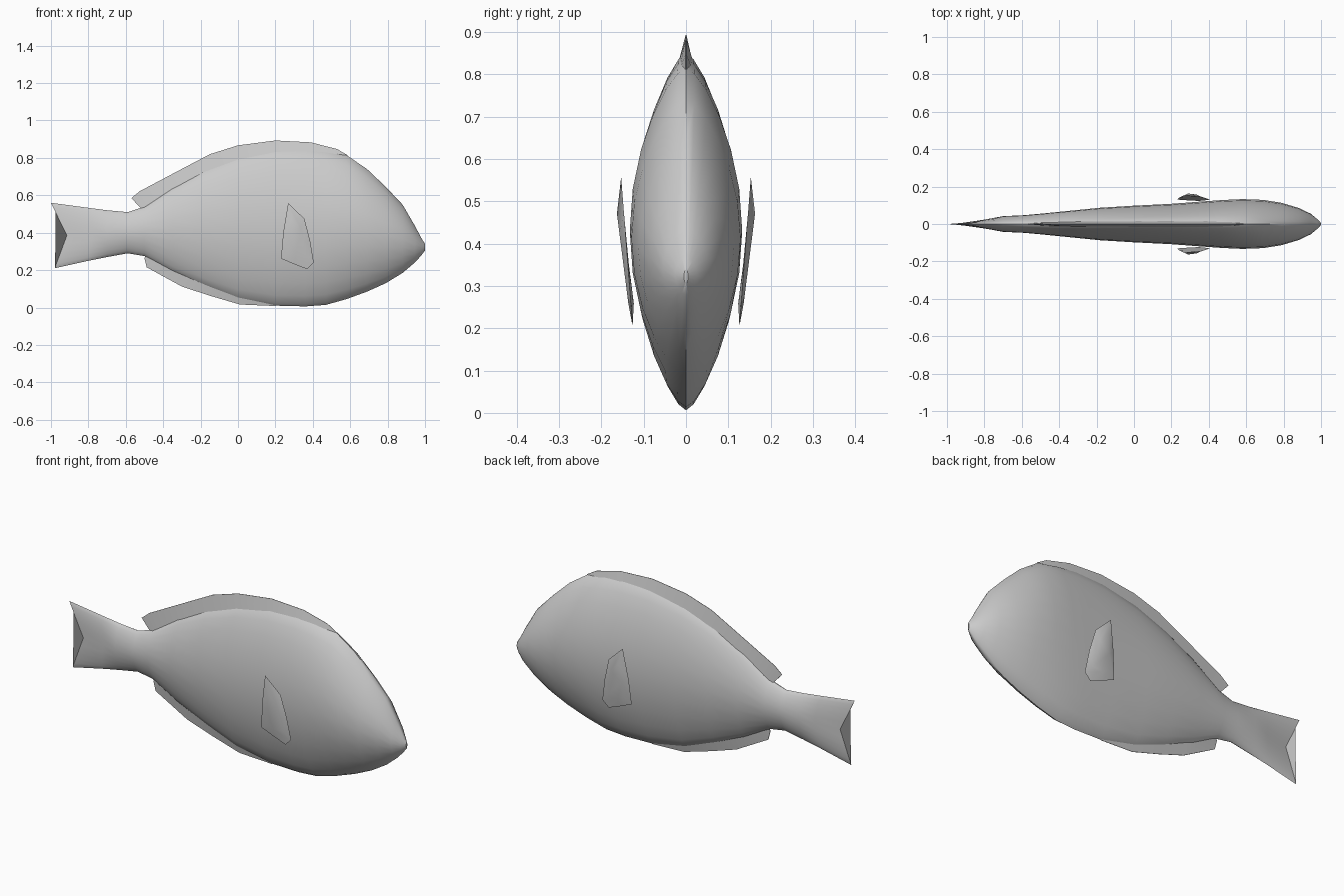
import bpy, bmesh
from math import sin, cos, pi


def finish(bm, name, angle=40):
    bmesh.ops.remove_doubles(bm, verts=bm.verts, dist=0.0002)
    bmesh.ops.recalc_face_normals(bm, faces=bm.faces)
    me = bpy.data.meshes.new(name)
    bm.to_mesh(me)
    bm.free()
    ob = bpy.data.objects.new(name, me)
    bpy.context.collection.objects.link(ob)
    bpy.ops.object.select_all(action='DESELECT')
    bpy.context.view_layer.objects.active = ob
    ob.select_set(True)
    bpy.ops.object.shade_smooth_by_angle(angle=angle * pi / 180)
    return ob


def loft(rings, name, angle=40):
    """Skin closed rings of equal length and cap both ends."""
    bm = bmesh.new()
    rows = [[bm.verts.new(p) for p in r] for r in rings]
    n = len(rows[0])
    for a, b in zip(rows, rows[1:]):
        for i in range(n):
            j = (i + 1) % n
            bm.faces.new((a[i], a[j], b[j], b[i]))
    bm.faces.new(rows[0])
    bm.faces.new(rows[-1])
    return finish(bm, name, angle)


# Body and tail: x, bottom z, top z, half width, notch depth of tail edge
stations = [
    (-0.99, 0.21, 0.56, 0.002, 0.075), (-0.80, 0.25, 0.533, 0.027, 0.02),
    (-0.70, 0.27, 0.52, 0.042, 0), (-0.59, 0.29, 0.51, 0.047, 0),
    (-0.50, 0.275, 0.54, 0.055, 0), (-0.35, 0.19, 0.645, 0.070, 0),
    (-0.18, 0.115, 0.735, 0.087, 0), (0.00, 0.045, 0.805, 0.098, 0),
    (0.20, 0.010, 0.845, 0.108, 0), (0.36, 0.006, 0.850, 0.120, 0),
    (0.47, 0.014, 0.838, 0.128, 0), (0.58, 0.045, 0.815, 0.133, 0),
    (0.69, 0.085, 0.740, 0.129, 0), (0.79, 0.13, 0.645, 0.113, 0),
    (0.88, 0.185, 0.55, 0.086, 0), (0.945, 0.24, 0.438, 0.055, 0),
    (0.98, 0.278, 0.372, 0.026, 0), (1.0, 0.305, 0.340, 0.005, 0)]
N = 12
rings = []
for x, zb, zt, w, notch in stations:
    half = []
    for k in range(N + 1):
        t = (1 - cos(pi * k / N)) / 2
        y = w * max(sin(pi * t), 0) ** 0.65
        skew = 0.01 * (1 - 2 * t) if x < -0.9 else 0
        half.append((x + notch * (1 - abs(2 * t - 1)) + skew, y,
                     zb + (zt - zb) * t))
    rings.append(half + [(p[0], -p[1], p[2]) for p in half[-2:0:-1]])
loft(rings, "body")


def ridge_fin(name, pairs):
    """Thin wedge fin: each pair is (base x, base z, edge x, edge z, half thickness)."""
    loft([[(bx, h, bz), (ex, 0.001, ez), (ex, -0.001, ez), (bx, -h, bz)]
          for bx, bz, ex, ez, h in pairs], name, 30)


# Fins along the back and belly
ridge_fin("dorsal_fin", [
    (-0.51, 0.52, -0.57, 0.585, 0.006), (-0.46, 0.55, -0.525, 0.622, 0.010),
    (-0.30, 0.65, -0.34, 0.72, 0.014), (-0.12, 0.73, -0.15, 0.82, 0.016),
    (0.02, 0.78, 0.0, 0.867, 0.018), (0.20, 0.81, 0.20, 0.893, 0.020),
    (0.38, 0.82, 0.39, 0.883, 0.020), (0.50, 0.81, 0.53, 0.847, 0.016),
    (0.57, 0.79, 0.585, 0.815, 0.010)])
ridge_fin("anal_fin", [
    (-0.49, 0.30, -0.50, 0.262, 0.005), (-0.46, 0.28, -0.488, 0.215, 0.010),
    (-0.30, 0.20, -0.30, 0.112, 0.014), (-0.14, 0.13, -0.15, 0.063, 0.014),
    (0.0, 0.07, 0.01, 0.016, 0.014), (0.20, 0.04, 0.20, 0.008, 0.010)])

# Side fins: thin bulged blades
outline = [(0.268, 0.558), (0.355, 0.475), (0.385, 0.36), (0.405, 0.24),
           (0.37, 0.205), (0.30, 0.232), (0.23, 0.262), (0.242, 0.40)]
for side, name in ((-1, "right_pectoral_fin"), (1, "left_pectoral_fin")):
    bm = bmesh.new()
    rim = [bm.verts.new((x, side * (0.126 + 0.027 * (z - 0.2) / 0.355), z))
           for x, z in outline]
    for bulge in (0.010, -0.003):
        inner = [bm.verts.new((0.315 + (x - 0.315) * 0.55,
                               side * (0.126 + 0.027 * (z - 0.2) / 0.355 + bulge),
                               0.34 + (z - 0.34) * 0.6)) for x, z in outline]
        for i in range(len(rim)):
            j = (i + 1) % len(rim)
            bm.faces.new((rim[i], rim[j], inner[j], inner[i]))
        bm.faces.new(inner)
    finish(bm, name)
